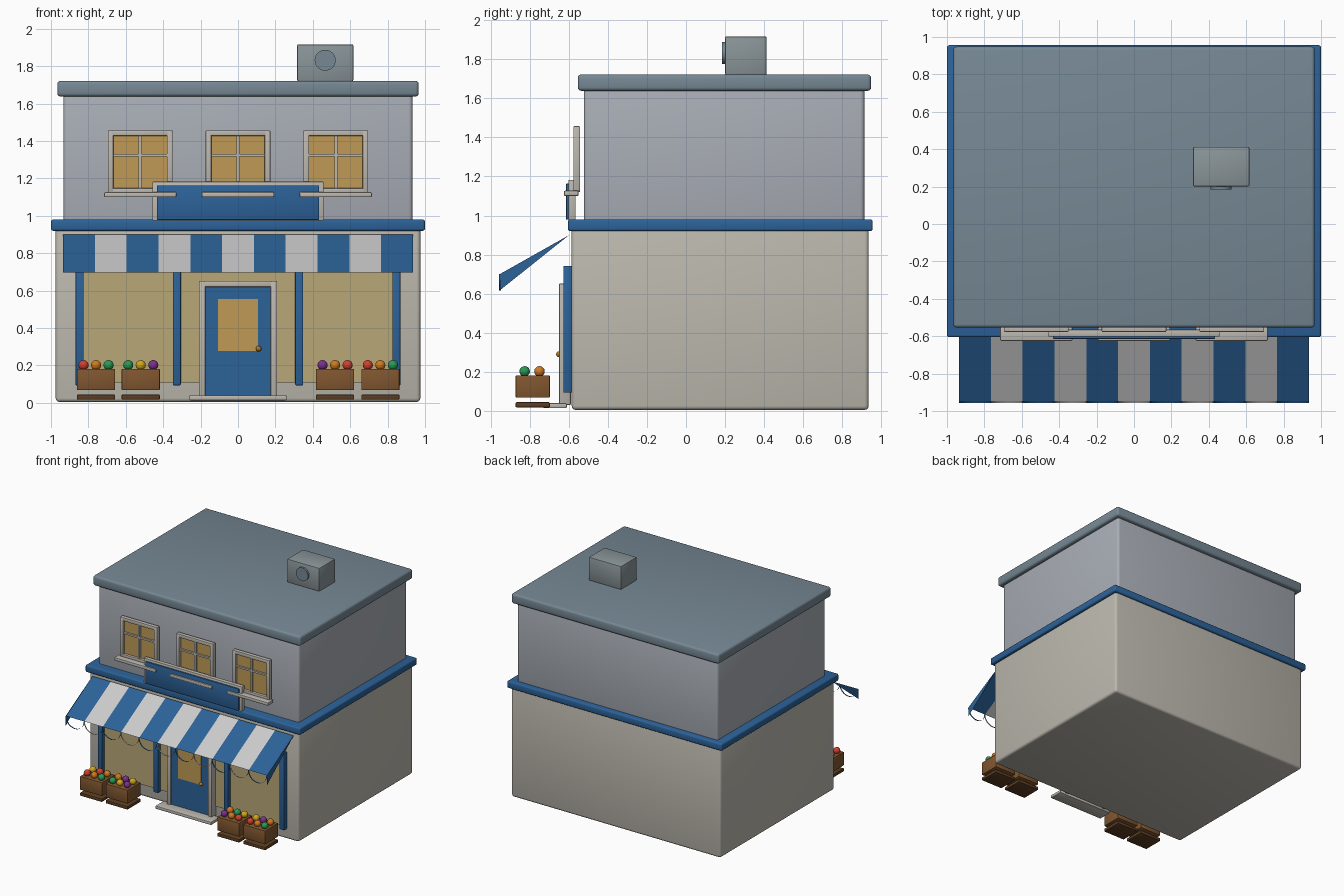
import bpy, bmesh, math
from mathutils import Matrix

if "Cube" in bpy.data.objects:
    bpy.data.objects.remove(bpy.data.objects["Cube"])


def mat(name, hexcol):
    m = bpy.data.materials.new(name)
    rgb = [int(hexcol[i:i + 2], 16) / 255 for i in (0, 2, 4)]
    m.diffuse_color = [((c + 0.055) / 1.055) ** 2.4 if c > 0.04 else c / 12.92 for c in rgb] + [1]
    m.use_nodes = True
    m.node_tree.nodes["Principled BSDF"].inputs["Base Color"].default_value = m.diffuse_color
    return m


BLUE, WHITE = mat("blue_paint", "2C6299"), mat("white_cloth", "DCDCDC")
LOWER, UPPER = mat("lower_wall", "BDB9AF"), mat("upper_wall", "A9AEB6")
ROOF, UNIT = mat("roof_slate", "768894"), mat("unit_metal", "8A9599")
TRIM, GLASS = mat("trim", "BDB8B0"), mat("warm_glass", "BF9A55")
SHOP_GLASS, BRASS = mat("shop_glass", "B8A878"), mat("brass", "B07A28")
WOOD, DARK_WOOD = mat("crate_wood", "80562F"), mat("pallet_wood", "5C3D22")
FRUIT = [mat("fruit_" + n, c) for n, c in (("red", "D04030"), ("orange", "D07A20"), ("green", "2A9A55"),
                                           ("yellow", "D0A820"), ("purple", "7A3090"))]


def finish(name, bm, material, smooth=True):
    bmesh.ops.recalc_face_normals(bm, faces=bm.faces)
    me = bpy.data.meshes.new(name)
    bm.to_mesh(me)
    bm.free()
    me.materials.append(material)
    ob = bpy.data.objects.new(name, me)
    bpy.context.collection.objects.link(ob)
    if smooth:
        bpy.ops.object.select_all(action='DESELECT')
        ob.select_set(True)
        bpy.context.view_layer.objects.active = ob
        bpy.ops.object.shade_smooth_by_angle(angle=math.radians(35))
    return ob


def box(name, x, y, z, material, bevel=0.0, segments=2):
    """Box from (min, max) pairs, with optionally rounded edges."""
    bm = bmesh.new()
    size = [r[1] - r[0] for r in (x, y, z)]
    mid = [(r[0] + r[1]) / 2 for r in (x, y, z)]
    bmesh.ops.create_cube(bm, size=1, matrix=Matrix.Translation(mid) @ Matrix.Diagonal(size + [1]))
    if bevel:
        bmesh.ops.bevel(bm, geom=bm.edges[:], offset=bevel, segments=segments, profile=0.5, affect='EDGES')
    return finish(name, bm, material, bevel > 0)


def ball(name, pos, r, material):
    bm = bmesh.new()
    bmesh.ops.create_uvsphere(bm, u_segments=16, v_segments=10, radius=r, matrix=Matrix.Translation(pos))
    return finish(name, bm, material)


def sheet(name, rails, material):
    """Ribbon between successive pairs of points."""
    bm = bmesh.new()
    rows = [[bm.verts.new(p) for p in pair] for pair in rails]
    for a, b in zip(rows, rows[1:]):
        bm.faces.new((a[0], b[0], b[1], a[1]))
    return finish(name, bm, material)


# Building body
box("ground_floor", (-0.975, 0.975), (-0.585, 0.935), (0.005, 0.94), LOWER, 0.02, 3)
box("upper_floor", (-0.933, 0.933), (-0.523, 0.913), (0.92, 1.66), UPPER, 0.02, 3)
box("band_course", (-1, 1), (-0.605, 0.956), (0.92, 0.98), BLUE, 0.012, 3)
box("roof_slab", (-0.966, 0.966), (-0.554, 0.948), (1.638, 1.722), ROOF, 0.018, 3)

# Rooftop unit with round fan
box("roof_unit", (0.316, 0.617), (0.2, 0.413), (1.72, 1.917), UNIT, 0.008)
bm = bmesh.new()
bmesh.ops.create_cone(bm, cap_ends=True, segments=32, radius1=0.056, radius2=0.056, depth=0.03,
                      matrix=Matrix.Translation((0.466, 0.2, 1.832)) @ Matrix.Rotation(math.pi / 2, 4, 'X'))
finish("unit_fan", bm, ROOF)

# Upper windows
for i, cx in enumerate((-0.523, 0, 0.523)):
    n = f"window_{i}_"
    fy = (-0.577, -0.542)
    for s in (-1, 1):
        xs = sorted((cx + s * 0.143, cx + s * 0.173))
        box(n + "jamb", xs, fy, (1.125, 1.457), TRIM, 0.005)
    box(n + "head", (cx - 0.15, cx + 0.15), fy, (1.427, 1.457), TRIM, 0.005)
    box(n + "bottom_rail", (cx - 0.15, cx + 0.15), fy, (1.12, 1.148), TRIM, 0.005)
    box(n + "glass", (cx - 0.148, cx + 0.148), (-0.556, -0.544), (1.14, 1.432), GLASS)
    box(n + "mullion", (cx - 0.008, cx + 0.008), (-0.572, -0.55), (1.14, 1.432), TRIM)
    box(n + "crossbar", (cx - 0.148, cx + 0.148), (-0.572, -0.55), (1.317, 1.331), TRIM)
    box(n + "sill", (cx - 0.193, cx + 0.193), (-0.625, -0.55), (1.1, 1.127), TRIM, 0.006)

# Blank sign board
box("sign_frame", (-0.458, 0.458), (-0.602, -0.565), (0.965, 1.183), TRIM, 0.006)
box("sign_panel", (-0.434, 0.434), (-0.614, -0.595), (0.979, 1.163), BLUE, 0.004)

# Striped awning with scalloped hem and side cheeks
W = 1.87 / 11
for i in range(11):
    x0 = -0.935 + i * W
    col = WHITE if i % 2 else BLUE
    sheet(f"awning_stripe_{i}", [((x0, -0.598, 0.9), (x0 + W, -0.598, 0.9)),
                                 ((x0, -0.95, 0.698), (x0 + W, -0.95, 0.698))], col)
    arc = [(x0 + W / 2 - math.cos(a) * W / 2, 0.7 - math.sin(a) * W / 2)
           for a in (math.pi * k / 12 for k in range(13))]
    sheet(f"awning_scallop_{i}", [((x, -0.958, z), (x, -0.946, z)) for x, z in arc], col)
for s in (-1, 1):
    bm = bmesh.new()
    bm.faces.new([bm.verts.new((s * 0.937, y, z)) for y, z in ((-0.598, 0.9), (-0.953, 0.7), (-0.953, 0.617))])
    finish("awning_cheek", bm, BLUE, False)

# Shopfront glass and posts
box("shop_glass", (-0.84, 0.84), (-0.596, -0.58), (0.11, 0.73), SHOP_GLASS)
for cx in (-0.847, -0.327, 0.327, 0.847):
    box("shop_post", (cx - 0.021, cx + 0.021), (-0.628, -0.586), (0.094, 0.742), BLUE, 0.004)

# Door, frame and step
for s in (-1, 1):
    box("door_jamb", sorted((s * 0.174, s * 0.209)), (-0.65, -0.59), (0.03, 0.652), TRIM, 0.005)
box("door_head", (-0.18, 0.18), (-0.65, -0.59), (0.62, 0.652), TRIM, 0.005)
box("door", (-0.176, 0.176), (-0.637, -0.59), (0.035, 0.622), BLUE)
box("door_glass", (-0.107, 0.107), (-0.642, -0.63), (0.278, 0.555), GLASS)
ball("door_knob", (0.11, -0.65, 0.29), 0.015, BRASS)
box("door_step", (-0.26, 0.26), (-0.73, -0.61), (0.014, 0.04), TRIM, 0.006)

# Fruit crates on pallets: colour indices for front row, then back row
crates = {-0.759: "012301", -0.52: "234143", 0.519: "410123", 0.761: "012341"}
for i, (cx, cols) in enumerate(crates.items()):
    box(f"crate_{i}", (cx - 0.102, cx + 0.102), (-0.872, -0.697), (0.068, 0.182), WOOD, 0.004)
    box(f"pallet_{i}", (cx - 0.102, cx + 0.102), (-0.872, -0.697), (0.018, 0.044), DARK_WOOD, 0.004)
    for k, c in enumerate(cols):
        pos = (cx + (k % 3 - 1) * 0.067, (-0.826, -0.75)[k // 3], 0.202)
        ball(f"fruit_{i}_{k}", pos, 0.027, FRUIT[int(c)])
